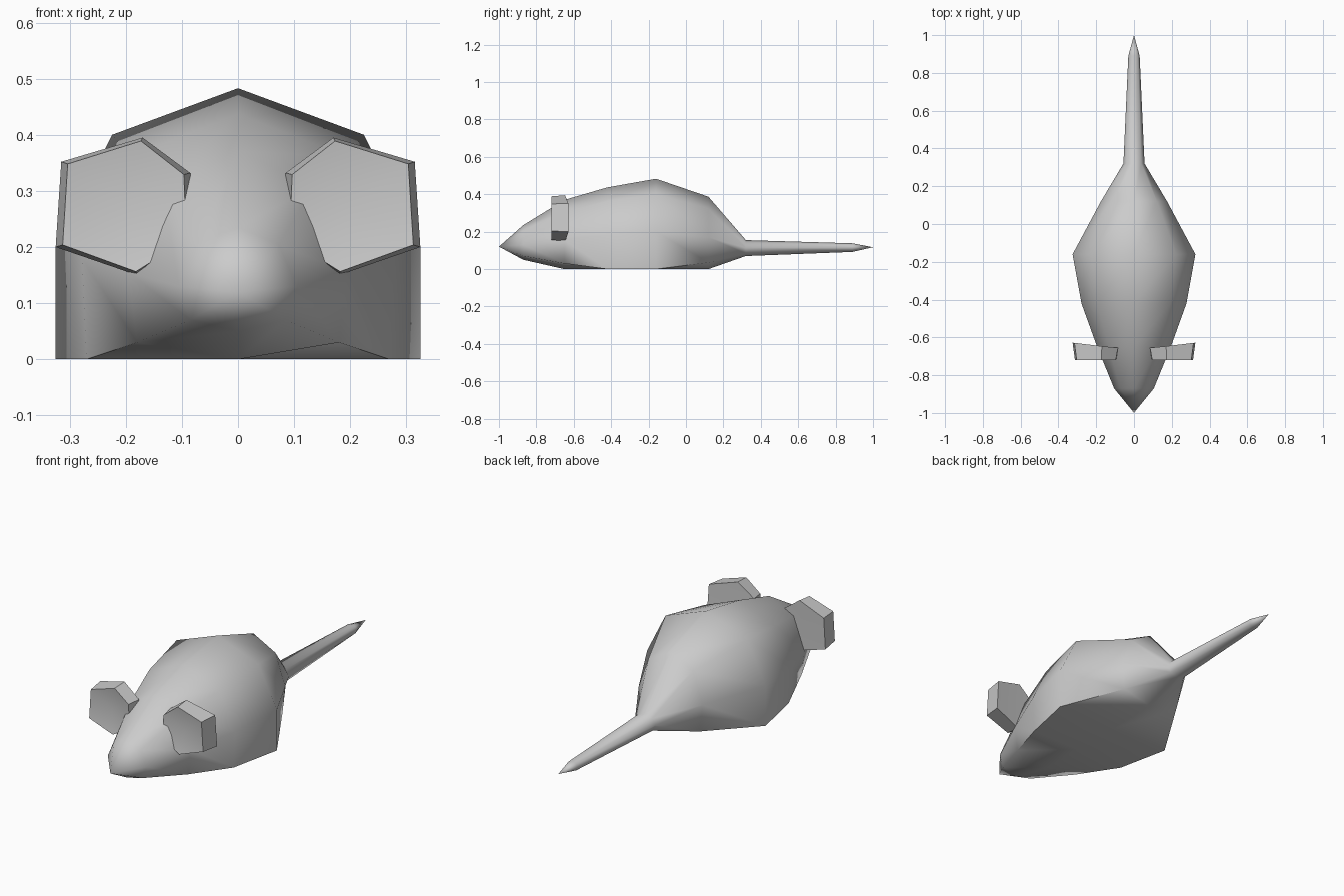
import bpy, bmesh, math

if "Cube" in bpy.data.objects:
    bpy.data.objects.remove(bpy.data.objects["Cube"])


def finish(bm, name, angle):
    bmesh.ops.recalc_face_normals(bm, faces=bm.faces)
    mesh = bpy.data.meshes.new(name)
    bm.to_mesh(mesh)
    bm.free()
    ob = bpy.data.objects.new(name, mesh)
    bpy.context.collection.objects.link(ob)
    bpy.ops.object.select_all(action='DESELECT')
    ob.select_set(True)
    bpy.context.view_layer.objects.active = ob
    bpy.ops.object.shade_smooth_by_angle(angle=math.radians(angle))
    return ob


def bridge(bm, a, b):
    for i in range(len(a)):
        j = (i + 1) % len(a)
        bm.faces.new((a[i], a[j], b[j], b[i]))


def cap(bm, ring, co):
    v = bm.verts.new(co)
    for i in range(len(ring)):
        bm.faces.new((ring[i], ring[(i + 1) % len(ring)], v))


# Body and tail: eight-sided rings from nose to tail tip
# y, half width, side z, top z, bottom z, lower corner x, lower corner z
RINGS = [
    (-0.87, 0.105, 0.13, 0.235, 0.05, 0.085, 0.07),
    (-0.65, 0.195, 0.155, 0.37, 0.0, 0.18, 0.03),
    (-0.42, 0.278, 0.18, 0.437, 0.0, 0.27, 0.0),
    (-0.16, 0.325, 0.20, 0.483, 0.0, 0.325, 0.0),
    (0.12, 0.175, 0.17, 0.387, 0.0, 0.16, 0.035),
    (0.32, 0.056, 0.113, 0.155, 0.07, 0.04, 0.083),
    (0.89, 0.03, 0.116, 0.138, 0.092, 0.021, 0.099),
]
bm = bmesh.new()
loops = []
for y, w, side, top, bot, lx, lz in RINGS:
    ux, uz = w * 0.69, side + (top - side) * 0.707
    pts = [(0, top), (ux, uz), (w, side), (lx, lz),
           (0, bot), (-lx, lz), (-w, side), (-ux, uz)]
    loops.append([bm.verts.new((x, y, z)) for x, z in pts])
for a, b in zip(loops, loops[1:]):
    bridge(bm, a, b)
cap(bm, loops[0], (0, -1, 0.12))
cap(bm, loops[-1], (0, 1, 0.117))
finish(bm, "body_and_tail", 75)

# Ears: faceted discs, wider at the back, dished on the front
OUTLINE = [(0.17, 0.395), (0.315, 0.352), (0.325, 0.20),
           (0.18, 0.15), (0.08, 0.21), (0.085, 0.332)]
CX, CZ = 0.2, 0.275
for side, name in ((1, "ear_right"), (-1, "ear_left")):
    bm = bmesh.new()
    front = [bm.verts.new((side * (CX + (x - CX) * 0.9), -0.72,
                           CZ + (z - CZ) * 0.95)) for x, z in OUTLINE]
    back = [bm.verts.new((side * x, -0.655 + max(0, x - 0.1) * 0.12, z))
            for x, z in OUTLINE]
    bridge(bm, front, back)
    cap(bm, front, (side * CX, -0.70, CZ))
    cap(bm, back, (side * CX, -0.645, CZ))
    finish(bm, name, 50)
